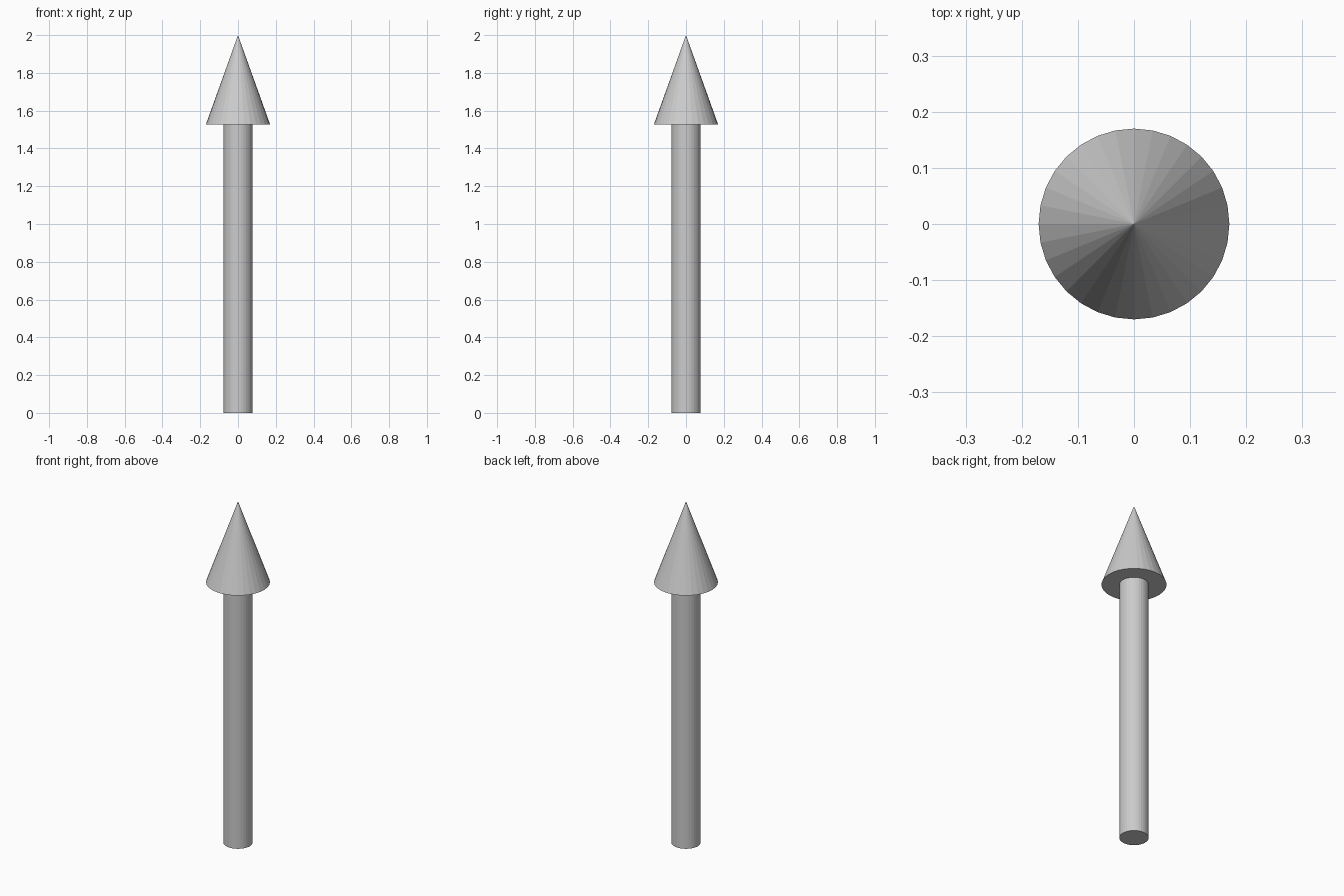
import bpy

if "Cube" in bpy.data.objects:
    bpy.data.objects.remove(bpy.data.objects["Cube"])

SIDES = 32
NECK_Z = 1.527   # where the shaft meets the head
TIP_Z = 2.0

# Shaft: plain capped cylinder standing on the ground
bpy.ops.mesh.primitive_cylinder_add(
    vertices=SIDES, radius=0.077, depth=NECK_Z, location=(0, 0, NECK_Z / 2))
bpy.context.object.name = "arrow_shaft"

# Head: flat-faced cone with a closed base
bpy.ops.mesh.primitive_cone_add(
    vertices=SIDES, radius1=0.17, radius2=0, depth=TIP_Z - NECK_Z,
    location=(0, 0, (NECK_Z + TIP_Z) / 2))
bpy.context.object.name = "arrow_head"
